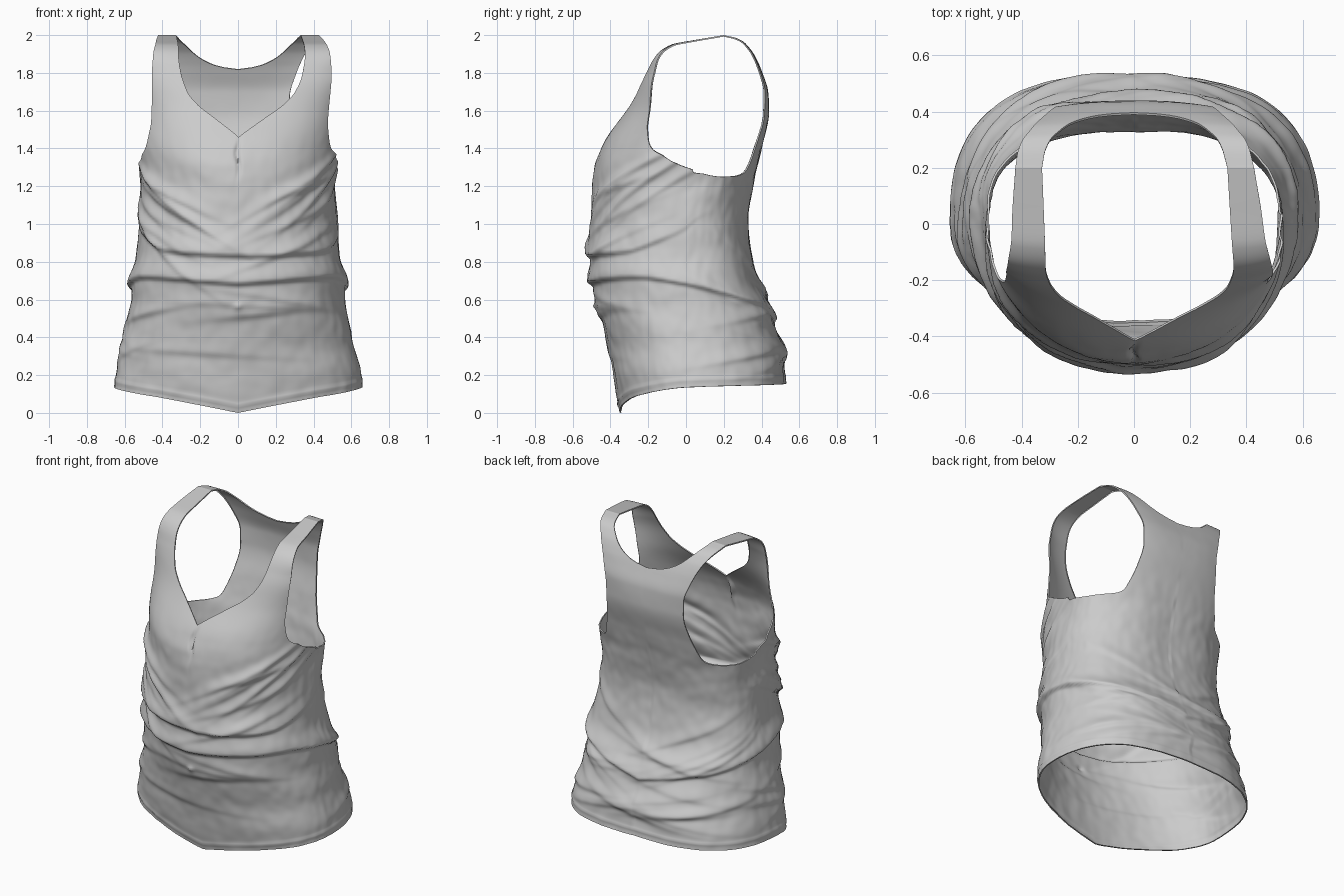
import bpy, bmesh, math, random
from mathutils import Vector, noise

if "Cube" in bpy.data.objects:
    bpy.data.objects.remove(bpy.data.objects["Cube"])

random.seed(4)
rad = math.radians


def curve(pts):
    """Smooth interpolation without overshoot through (t, value) points."""
    n = len(pts)
    d = [(pts[i + 1][1] - pts[i][1]) / (pts[i + 1][0] - pts[i][0]) for i in range(n - 1)]
    m = [d[0]] + [2 * a * b / (a + b) if a * b > 0 else 0 for a, b in zip(d, d[1:])] + [d[-1]]

    def f(t):
        t = min(max(t, pts[0][0]), pts[-1][0])
        i = 0
        while i < n - 2 and t > pts[i + 1][0]:
            i += 1
        h = pts[i + 1][0] - pts[i][0]
        s = (t - pts[i][0]) / h
        a, b = pts[i][1], pts[i + 1][1]
        return (a + (b - a) * s * s * (3 - 2 * s)
                + h * s * (1 - s) * (m[i] * (1 - s) - m[i + 1] * s))
    return f


# Body measurements by height: half width, front and back depth, centre, squareness
width = curve([(0, .66), (.15, .655), (.4, .605), (.6, .565), (.75, .555), (.9, .53), (1.2, .515),
               (1.4, .54), (1.6, .565), (1.8, .59), (1.9, .58), (2, .56)])
front = curve([(0, -.35), (.1, -.37), (.3, -.4), (.5, -.45), (.65, -.485), (.85, -.505), (1.1, -.5),
               (1.3, -.485), (1.4, -.45), (1.6, -.325), (1.8, -.22), (1.9, -.155), (1.95, -.08),
               (1.975, .05), (2, .2)])
back = curve([(.1, .54), (.3, .51), (.5, .455), (.6, .42), (.8, .355), (1, .33), (1.2, .355),
              (1.4, .4), (1.6, .44), (1.7, .435), (1.8, .405), (1.9, .36), (1.94, .33),
              (1.965, .305), (1.985, .265), (2, .2)])
centre = curve([(0, .0), (1, .0), (1.6, .1), (1.9, .1), (1.975, .17), (2, .2)])
square_f = curve([(0, 2), (1, 2.1), (1.4, 2.3), (1.6, 2.6), (1.8, 3.6), (1.9, 5), (2, 6)])
square_b = curve([(0, 2.75), (.6, 2.5), (1.6, 2.5), (1.8, 3.3), (1.9, 4.5), (2, 6)])
hem = curve([(0, 0), (rad(20), .045), (rad(45), .09), (rad(90), .135), (math.pi, .157)])

# Openings: neckline and strap half widths by height, armhole radius by angle
neck_front = curve([(0, -1.5), (1.46, 0), (1.57, .145), (1.63, .225), (1.7, .285), (1.8, .322),
                    (1.9, .335), (2, .33)])
neck_back = curve([(0, -9), (1.8, -.15), (1.82, 0), (1.835, .1), (1.88, .2), (1.95, .28), (2, .33)])
strap_front = curve([(1.4, .485), (1.55, .468), (1.8, .475), (1.9, .468), (1.97, .445), (2, .425)])
strap_back = curve([(1.25, .39), (1.27, .365), (1.3, .34), (1.36, .315), (1.45, .29), (1.58, .272),
                    (1.68, .275), (1.8, .31), (1.92, .365), (1.97, .4), (2, .425)])
HOLE = (.1, 1.62)
rim = [(.3, 1.265), (.365, 1.36), (.385, 1.45), (.405, 1.55), (.41, 1.66), (.385, 1.78), (.345, 1.88),
       (.3, 1.945), (.2, 1.985), (.05, 1.96), (-.1, 1.925), (-.16, 1.84), (-.19, 1.7), (-.2, 1.55),
       (-.18, 1.4), (-.12, 1.36), (0, 1.3), (.2, 1.25)]
polar = sorted((math.atan2(z - HOLE[1], y - HOLE[0]), math.hypot(y - HOLE[0], z - HOLE[1])) for y, z in rim)
hole_radius = curve([(polar[-1][0] - math.tau, polar[-1][1])] + polar + [(polar[0][0] + math.tau, polar[0][1])])

# Cloth folds: angle, height, slope, angular spread, depth, soft side, sharp side
folds = []
for k in range(16):                                   # drapes swept up to the sides
    s = 1 if k % 2 else -1
    folds.append((s * rad(random.uniform(28, 80)), random.uniform(.85, 1.28), s * random.uniform(.15, .4),
                  rad(random.uniform(18, 38)), random.uniform(.008, .018), .04, .018))
for k in range(22):                                   # gathers around the hips and back
    a = random.uniform(-math.pi, math.pi)
    folds.append((a, random.uniform(.27, .66), random.uniform(-.15, .15),
                  rad(random.uniform(15, 38)), random.uniform(.006, .016), .045, .02))
for k in range(8):                                    # sagging folds low on the back
    s = 1 if k % 2 else -1
    folds.append((s * rad(random.uniform(110, 160)), random.uniform(.5, .85), -s * .25,
                  rad(30), random.uniform(.008, .014), .045, .018))
tuck_low = curve([(0, .69), (rad(60), .725), (rad(90), .69), (rad(135), .6), (math.pi, .5)])
tuck_high = curve([(0, .835), (rad(45), .86), (rad(75), .95), (rad(100), 1.06), (math.pi, 1.15)])


def ridge(d, soft, sharp):
    q = d / (soft if d > 0 else sharp)
    return math.exp(-q * q) if abs(q) < 3 else 0


def cloth(a, x, z, above_hem):
    """Outward offset of the cloth at angle a and height z."""
    t = abs(a)
    o = .03 * ridge(z - tuck_low(t), .07, .014) * (1 - .4 * t / math.pi)
    o += .028 * ridge(z - tuck_high(abs(a - .12)), .07, .014) * math.exp(-(t / 1.45) ** 4)
    for a0, z0, slope, spread, amp, soft, sharp in folds:
        da = (a - a0 + math.pi) % math.tau - math.pi
        if abs(da) < 2 * spread:
            o += amp * math.exp(-(da / spread) ** 2) * ridge(z - z0 - slope * da, soft, sharp)
    o += .008 * noise.noise((a * 2, z * 7, 1)) + .003 * noise.noise((a * 9, z * 14, 5))
    o *= min(1, max(.15, (1.55 - z) / .3))
    if t < .3:                                        # front slit crease and small navel knot
        o -= .022 * ridge(x - .006 * math.sin(z * 40), .009, .009) * ridge(z - 1.36, .07, .09)
        o += .014 * ridge(x, .02, .02) * ridge(z - .565, .012, .02)
    return o + .005 * ridge(above_hem - .035, .012, .006)


def shell_point(a, v):
    h = hem(abs(a))
    z = v + h * max(0, 1 - v / .7)
    c, w = centre(z), width(z)
    fr = abs(a) < math.pi / 2
    n = square_f(z) if fr else square_b(z)
    s, k = math.sin(a), math.cos(a)
    r = (abs(s) ** n + abs(k) ** n) ** (-1 / n)
    depth = c - front(z) if fr else back(z) - c
    x, y = w * s * r, -depth * k * r
    if z < 1.85:
        out = Vector((x / w ** 2, y / depth ** 2)).normalized() * cloth(a, x, z, z - h)
        x, y = x + out.x, y + out.y
    return Vector((x, y + c, z))


def cut(bm, field):
    """Trim the sheet cleanly where field(co) is negative."""
    g = {}
    for v in bm.verts:
        q = field(v.co)
        g[v] = q if abs(q) > 1e-5 else 1e-5
    crossing = [e for e in bm.edges if g[e.verts[0]] * g[e.verts[1]] < 0]
    faces = {f for e in crossing for f in e.link_faces}
    for e in crossing:
        a, b = e.verts
        new = bmesh.utils.edge_split(e, a, g[a] / (g[a] - g[b]))[1]
        g[new] = 0
    for f in faces:
        zero = [v for v in f.verts if g[v] == 0]
        if len(zero) >= 2:
            bmesh.utils.face_split(f, zero[0], zero[1])
    bmesh.ops.delete(bm, geom=[f for f in bm.faces if any(g[v] < 0 for v in f.verts)], context='FACES')


def armhole(p):
    """Round scoop below, blending into strap width limits above."""
    if abs(p.x) < .15 or p.z < 1.1:
        return 1
    y, z = p.y - HOLE[0], p.z - HOLE[1]
    scoop = math.hypot(y, z) - hole_radius(math.atan2(z, y))
    at_front = p.y < centre(p.z)
    strap = (strap_front if at_front else strap_back)(p.z) - abs(p.x)
    t = (p.z - 1.38) / .14 if at_front else (p.z - 1.265) / .06
    t = min(1, max(0, t))
    return scoop * (1 - t) + strap * t


def neckline(p):
    return abs(p.x) - (neck_front if p.y < centre(p.z) else neck_back)(p.z)


# Closed torso sheet, from hem to shoulder ridge
COLS = 320
levels = [1.88 * i / 150 for i in range(150)] + [1.88 + .12 * math.sin(math.pi / 2 * i / 30) for i in range(31)]
angles = [math.tau * j / COLS - math.pi for j in range(COLS)]
bm = bmesh.new()
rows = [[bm.verts.new(shell_point(a, v)) for a in angles] for v in levels]
for lo, hi in zip(rows, rows[1:]):
    for j in range(COLS):
        k = (j + 1) % COLS
        bm.faces.new((lo[j], lo[k], hi[k], hi[j]))

# Open the neck and armholes, then join the shoulder ridge
cut(bm, neckline)
cut(bm, armhole)
bmesh.ops.remove_doubles(bm, verts=[v for v in bm.verts if v.co.z > 1.9995], dist=.0008)

# The worn front straps sit slightly to one side
for v in bm.verts:
    v.co.x += .02 * min(1, max(0, (v.co.z - 1.4) / .35)) * min(1, max(0, (.25 - v.co.y) / .4))

# Turned-in edge around every opening
bm.normal_update()
border = [e for e in bm.edges if e.is_boundary]
normals = {tuple(v.co): v.normal.copy() for e in border for v in e.verts}
lip = bmesh.ops.extrude_edge_only(bm, edges=border)['geom']
for v in [q for q in lip if isinstance(q, bmesh.types.BMVert)]:
    v.co -= normals.get(tuple(v.co), Vector()) * .008

mesh = bpy.data.meshes.new("tank_top")
bm.to_mesh(mesh)
bm.free()
top = bpy.data.objects.new("tank_top", mesh)
bpy.context.collection.objects.link(top)
bpy.context.view_layer.objects.active = top
top.select_set(True)
bpy.ops.object.shade_smooth_by_angle(angle=rad(75))
